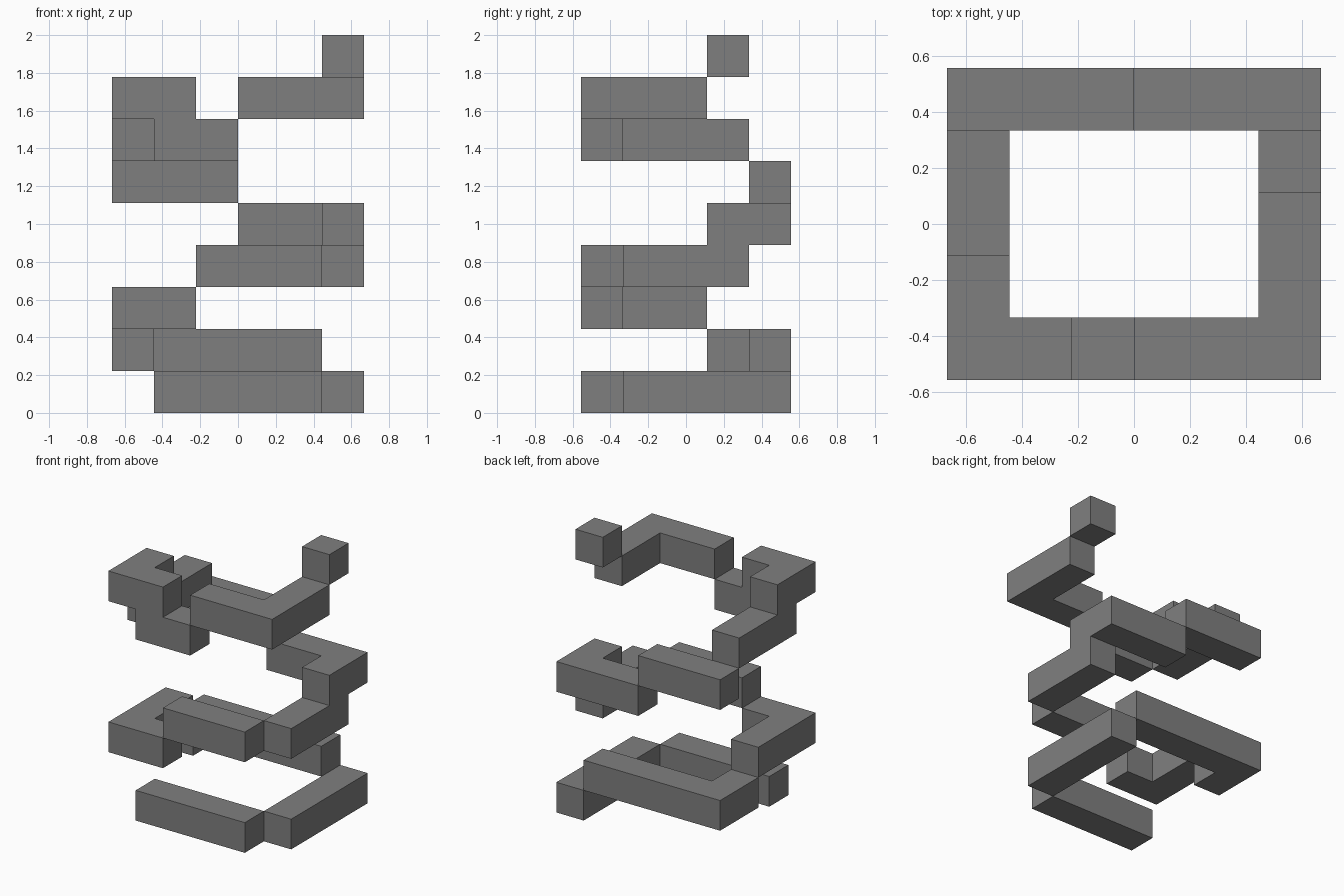
import bpy, bmesh, math
from mathutils import Vector

if "Cube" in bpy.data.objects:
    bpy.data.objects.remove(bpy.data.objects["Cube"], do_unlink=True)

U = 2 / 9                            # edge of one block
ORIGIN = Vector((-3 * U, -2.5 * U, 0))  # low corner of the 6 x 5 x 9 block grid

grey = bpy.data.materials.new("mid grey")
grey.use_nodes = True
COLOUR = (0.213, 0.213, 0.213, 1)
grey.diffuse_color = COLOUR
grey.node_tree.nodes["Principled BSDF"].inputs["Base Color"].default_value = COLOUR


def cells_along(path):
    """All blocks on the straight runs between the corner blocks of a path."""
    cells = {path[0]}
    for a, b in zip(path, path[1:]):
        n = max(abs(q - p) for p, q in zip(a, b))
        cells |= {tuple(p + (q - p) * i // n for p, q in zip(a, b)) for i in range(n + 1)}
    return cells


def square_beam(name, *path):
    """A square beam that follows the path, with outer faces only."""
    cells = cells_along(path)
    bm = bmesh.new()
    for cell in cells:
        centre = Vector(cell) + Vector((0.5, 0.5, 0.5))
        for axis in range(3):
            for sign in (-1, 1):
                n = Vector([sign if i == axis else 0 for i in range(3)])
                if tuple(int(c + d) for c, d in zip(cell, n)) in cells:
                    continue
                u = Vector([1 if i == (axis + 1) % 3 else 0 for i in range(3)])
                v = n.cross(u)
                bm.faces.new([bm.verts.new(ORIGIN + U * (centre + 0.5 * (n + s * u + t * v)))
                              for s, t in ((-1, -1), (1, -1), (1, 1), (-1, 1))])
    bmesh.ops.remove_doubles(bm, verts=bm.verts, dist=U / 100)
    bmesh.ops.dissolve_limit(bm, angle_limit=math.radians(1), verts=bm.verts, edges=bm.edges)
    mesh = bpy.data.meshes.new(name)
    bm.to_mesh(mesh)
    bm.free()
    mesh.materials.append(grey)
    bpy.context.collection.objects.link(bpy.data.objects.new(name, mesh))


# First turn of the spiral, from the floor up
square_beam("base_front_beam", (1, 0, 0), (4, 0, 0))
square_beam("base_side_beam", (5, 1, 0), (5, 4, 0))
square_beam("lower_back_beam", (4, 4, 1), (0, 4, 1), (0, 3, 1))
square_beam("lower_corner_beam", (0, 2, 2), (0, 0, 2), (1, 0, 2))

# Second turn
square_beam("middle_front_beam", (2, 0, 3), (4, 0, 3))
square_beam("middle_stepped_beam", (5, 1, 3), (5, 3, 3), (5, 3, 4), (5, 4, 4), (3, 4, 4))
square_beam("upper_back_beam", (2, 4, 5), (0, 4, 5))

# Last turn, ending in a single block
square_beam("upper_stepped_beam", (0, 3, 6), (0, 1, 6), (0, 1, 7), (0, 0, 7),
            (1, 0, 7), (1, 0, 6), (2, 0, 6))
square_beam("upper_corner_beam", (3, 0, 7), (5, 0, 7), (5, 2, 7))
square_beam("top_block", (5, 3, 8))
